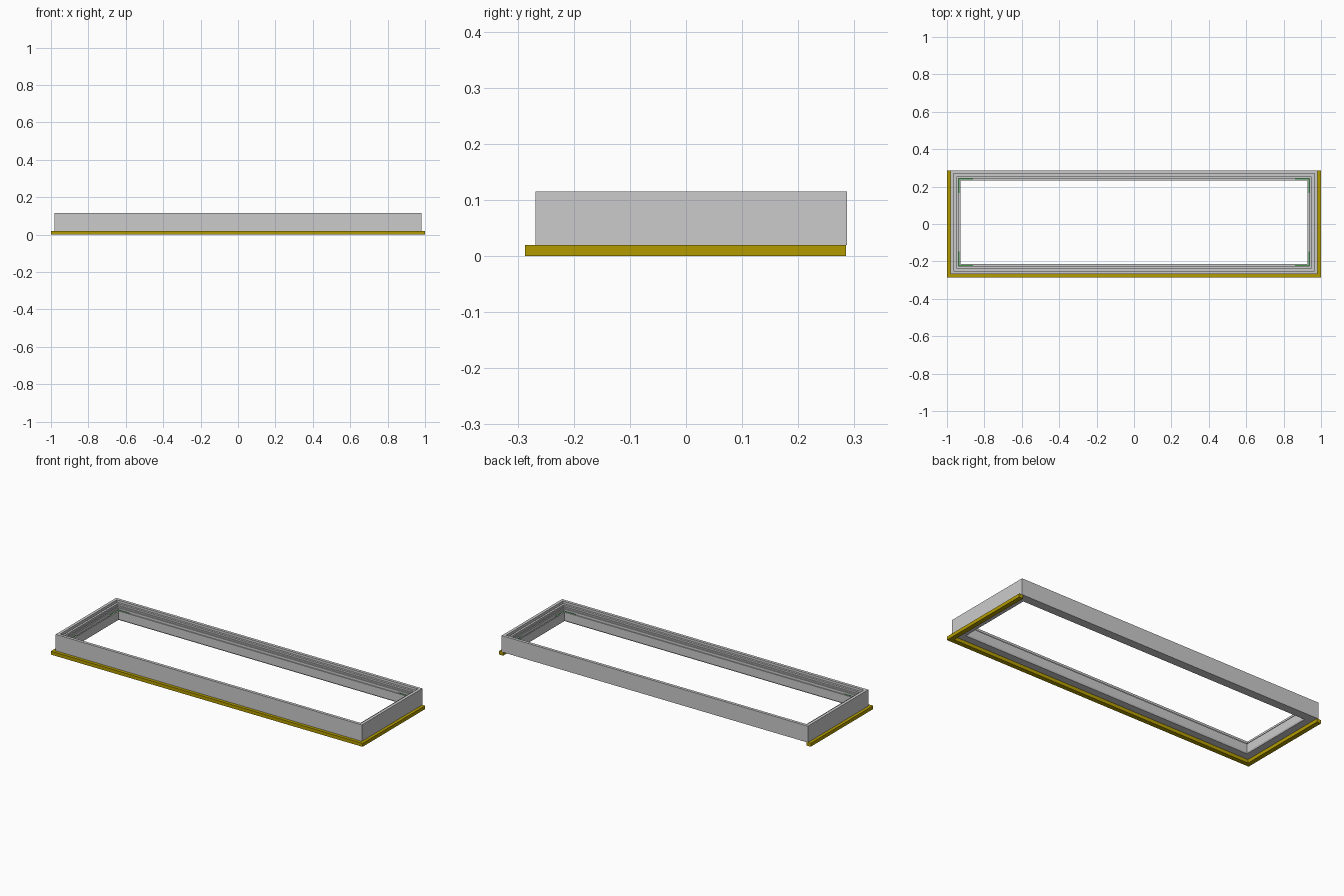
import bpy, bmesh

if "Cube" in bpy.data.objects:
    bpy.data.objects.remove(bpy.data.objects["Cube"])

HX, Y0, Y1 = 0.982, -0.268, 0.2865   # outer size of the frame


def material(name, col):
    m = bpy.data.materials.new(name)
    m.diffuse_color = (*col, 1)
    m.use_nodes = True
    m.node_tree.nodes["Principled BSDF"].inputs["Base Color"].default_value = m.diffuse_color
    return m


yellow = material("yellow_trim", (0.45, 0.33, 0.0))
green = material("green_seal", (0.05, 0.3, 0.06))


def sweep(name, stations, profile, closed, mat=None):
    """Sweep (inset, z) profile through mitred stations (x, y, inward dx, dy)."""
    bm = bmesh.new()
    rings = [[bm.verts.new((x + dx * d, y + dy * d, z)) for d, z in profile]
             for x, y, dx, dy in stations]
    n, k = len(rings), len(profile)
    for i in range(n if closed else n - 1):
        a, b = rings[i], rings[(i + 1) % n]
        for j in range(k):
            bm.faces.new((a[j], a[(j + 1) % k], b[(j + 1) % k], b[j]))
    if not closed:
        bm.faces.new(rings[0])
        bm.faces.new(rings[-1])
    bmesh.ops.recalc_face_normals(bm, faces=bm.faces)
    me = bpy.data.meshes.new(name)
    bm.to_mesh(me)
    bm.free()
    ob = bpy.data.objects.new(name, me)
    bpy.context.collection.objects.link(ob)
    if mat:
        me.materials.append(mat)
    return ob


corners = [(-HX, Y0, 1, 1), (HX, Y0, -1, 1), (HX, Y1, -1, -1), (-HX, Y1, 1, -1)]

# Main frame: outer wall, rim, grooves and stepped inner ledges
sweep("frame", corners, [
    (0, 0.02), (0, 0.115), (0.017, 0.115), (0.017, 0.098), (0.022, 0.098),
    (0.022, 0.104), (0.034, 0.104), (0.034, 0.094), (0.038, 0.094),
    (0.038, 0.086), (0.044, 0.086), (0.044, 0.070), (0.049, 0.070),
    (0.049, 0.074), (0.054, 0.074), (0.054, 0.028), (0.050, 0.02)], True)

# Yellow trim along the front and both ends, open at the back
sweep("bottom_trim", [(-1, 0.285, 1, 0), (-1, -0.2865, 1, 1),
                      (1, -0.2865, -1, 1), (1, 0.285, -1, 0)],
      [(0, 0), (0, 0.02), (0.026, 0.02), (0.026, 0)], False, yellow)

# Green seal pieces in the inner groove at each corner
for i, (x, y, dx, dy) in enumerate(corners):
    sweep(f"corner_seal_{i}", [(x + dx * 0.12, y, 0, dy), (x, y, dx, dy),
                               (x, y + dy * 0.12, dx, 0)],
          [(0.044, 0.068), (0.044, 0.075), (0.049, 0.075), (0.049, 0.068)],
          False, green)
